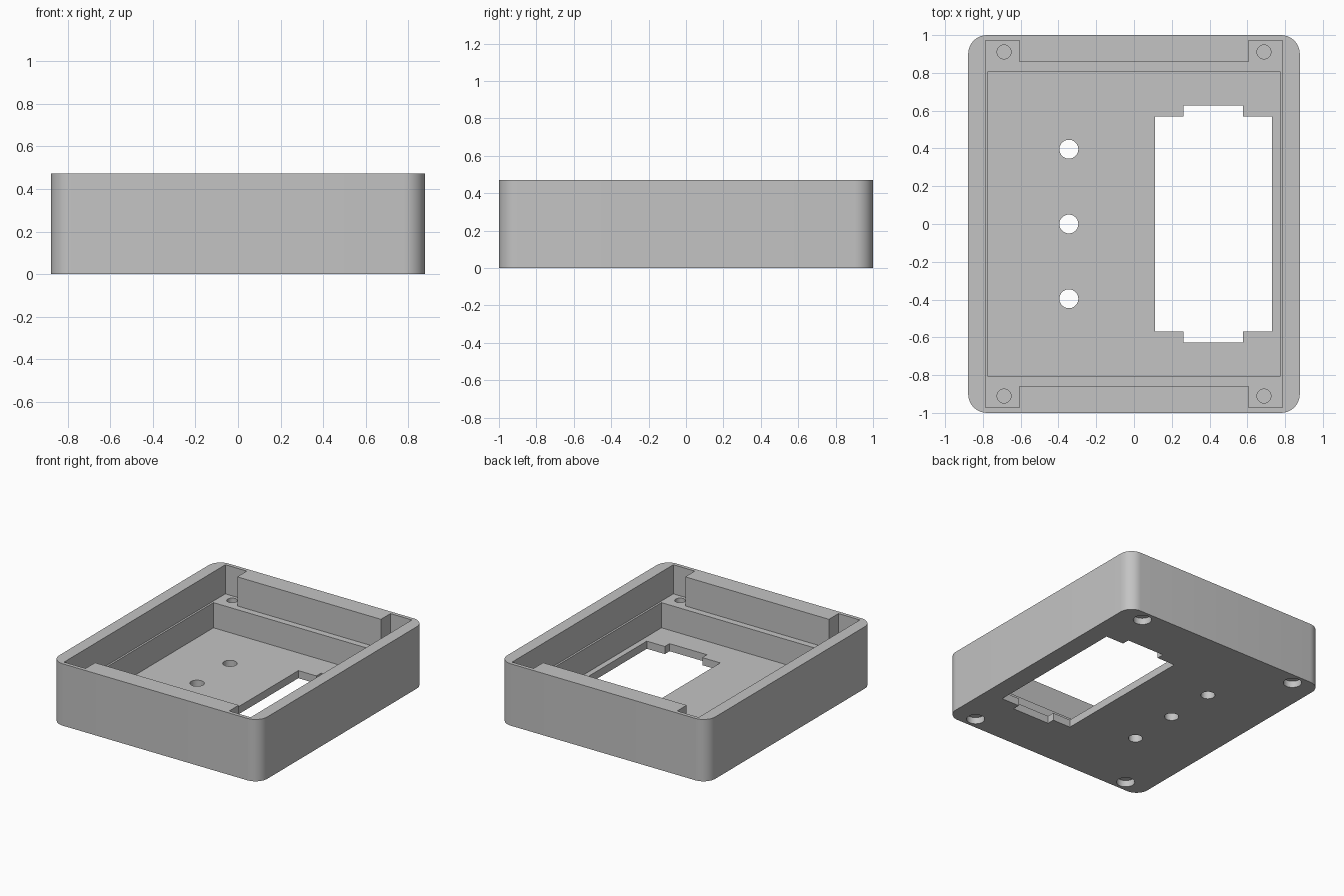
import bpy
import bmesh
from math import cos, sin, pi, radians

cube = bpy.data.objects.get("Cube")
if cube:
    bpy.data.objects.remove(cube, do_unlink=True)

grey = bpy.data.materials.new("plain grey")
grey.use_nodes = True
colour = (0.55, 0.55, 0.55, 1)
grey.diffuse_color = colour
grey.node_tree.nodes["Principled BSDF"].inputs["Base Color"].default_value = colour


def prism(name, quadrant, z0, z1, x=0, y=0):
    """Mirror a quarter outline into a full one and extrude it upwards."""
    back = quadrant[::-1]
    outline = (quadrant + [(-a, b) for a, b in back]
               + [(-a, -b) for a, b in quadrant] + [(a, -b) for a, b in back])
    bm = bmesh.new()
    face = bm.faces.new([bm.verts.new((a + x, b + y, z0)) for a, b in outline])
    grown = bmesh.ops.extrude_face_region(bm, geom=[face], use_keep_orig=True)
    top = [v for v in grown["geom"] if isinstance(v, bmesh.types.BMVert)]
    bmesh.ops.translate(bm, verts=top, vec=(0, 0, z1 - z0))
    bmesh.ops.recalc_face_normals(bm, faces=bm.faces)
    mesh = bpy.data.meshes.new(name)
    bm.to_mesh(mesh)
    bm.free()
    mesh.materials.append(grey)
    obj = bpy.data.objects.new(name, mesh)
    bpy.context.collection.objects.link(obj)
    return obj


def circle(r, n=12):
    return [(r * cos((i + .5) * pi / 2 / n), r * sin((i + .5) * pi / 2 / n))
            for i in range(n)]


# Main heights and outline
W, L, H = 0.878, 1.0, 0.472
FLOOR, LEDGE, OVER = 0.058, 0.25, 0.6
R = 0.1

# Rounded outer block
rounded = [(W - R + R * cos(i * pi / 20), L - R + R * sin(i * pi / 20))
           for i in range(11)]
body = prism("enclosure_body", rounded, 0, H)

# Upper cavity with corner bays, lower pocket, stepped window
cutters = [
    prism("upper_cavity", [(.787, .972), (.606, .972), (.606, .857)], LEDGE, OVER),
    prism("lower_pocket", [(.772, .807)], FLOOR, LEDGE + .05),
    prism("window_cut", [(.31, .57), (.158, .57), (.158, .627)], -.1, .12, x=.42),
]
# Row of through holes in the floor
for i in (-1, 0, 1):
    cutters.append(prism("floor_hole", circle(.05), -.1, .12, -.345, i * .396))
# Blind screw holes in the ledges, and foot recesses underneath
for sx in (-1, 1):
    for sy in (-1, 1):
        cutters.append(prism("screw_hole", circle(.037), .1, LEDGE + .05, sx * .688, sy * .911))
        cutters.append(prism("foot_recess", circle(.064), -.1, .05, sx * .688, sy * .911))

# Carve the body, then discard the cutters
for cutter in cutters:
    cutter.hide_render = True
    cut = body.modifiers.new(cutter.name, 'BOOLEAN')
    cut.operation = 'DIFFERENCE'
    cut.solver = 'EXACT'
    cut.object = cutter
bpy.context.view_layer.update()
graph = bpy.context.evaluated_depsgraph_get()
carved = bpy.data.meshes.new_from_object(body.evaluated_get(graph))
body.modifiers.clear()
body.data = carved
for cutter in cutters:
    bpy.data.objects.remove(cutter, do_unlink=True)

# Smooth the round corners and holes, keep the edges crisp
bpy.ops.object.select_all(action='DESELECT')
body.select_set(True)
bpy.context.view_layer.objects.active = body
bpy.ops.object.shade_smooth_by_angle(angle=radians(30))
